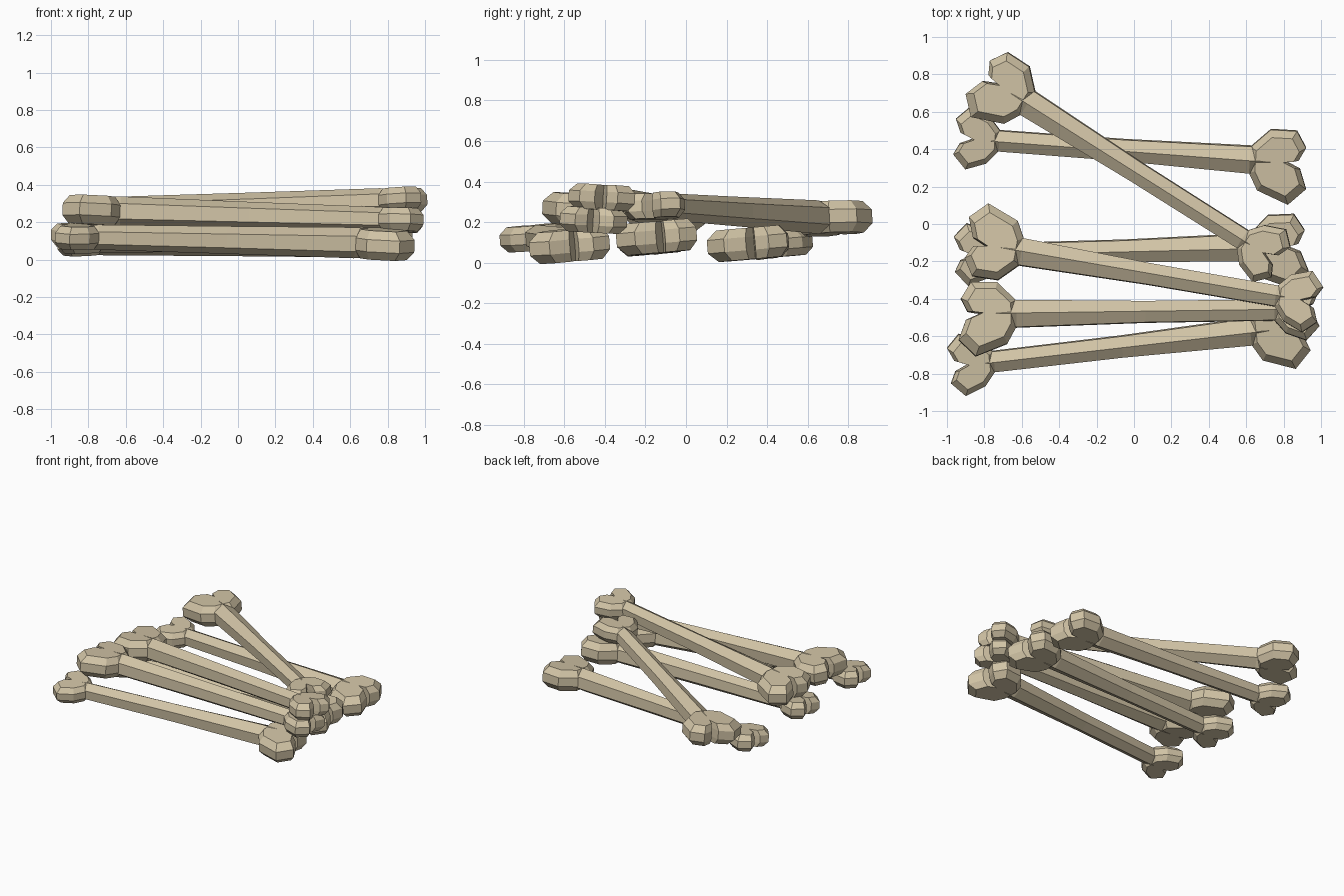
import bpy, bmesh, math
from mathutils import Vector, Matrix

cube = bpy.data.objects.get("Cube")
if cube:
    bpy.data.objects.remove(cube, do_unlink=True)

# Single bone colour
COLOUR = (0.64, 0.55, 0.38, 1)
bone_mat = bpy.data.materials.new("pale_bone")
bone_mat.use_nodes = True
bone_mat.diffuse_color = COLOUR
bone_mat.node_tree.nodes["Principled BSDF"].inputs["Base Color"].default_value = COLOUR

# Two-lobed outlines: x runs outward from the neck, y across
BIG_END = [(0, .07), (.10, .17), (.24, .172), (.295, .085), (.26, .015), (.19, .005),
           (.27, -.03), (.31, -.135), (.22, -.225), (.05, -.16), (0, -.07)]
SMALL_END = [(0, .055), (.06, .125), (.17, .165), (.24, .09), (.21, .03), (.14, 0),
             (.21, -.03), (.24, -.10), (.17, -.168), (.06, -.125), (0, -.055)]


def loft(bm, rings, matrix):
    """Bridge closed rings of points and cap both ends."""
    loops = [[bm.verts.new(matrix @ Vector(p)) for p in ring] for ring in rings]
    for a, b in zip(loops, loops[1:]):
        for i in range(len(a)):
            j = (i + 1) % len(a)
            bm.faces.new((a[i], a[j], b[j], b[i]))
    bm.faces.new(loops[0])
    bm.faces.new(loops[-1])


def knuckle(bm, outline, half, side, matrix):
    """Flat two-lobed end with bevelled top and bottom."""
    cx = max(p[0] for p in outline) * 0.45
    rings = []
    for z, s in ((-half, .78), (-half * .42, 1), (half * .42, 1), (half, .78)):
        rings.append([(cx + (x - cx) * s, y * s * side, z) for x, y in outline])
    loft(bm, rings, matrix)


def hexagon(x, rx, rz):
    return [(x, rx * math.sin(k * math.pi / 3), rz * math.cos(k * math.pi / 3))
            for k in range(6)]


def make_bone(name, small, big, side, roll):
    small, big = Vector(small), Vector(big)
    axis = big - small
    length = axis.length
    # Local x follows the shaft, local z stays close to up
    ex = axis.normalized()
    ey = Vector((0, 0, 1)).cross(ex).normalized()
    ez = ex.cross(ey)
    frame = Matrix((ex, ey, ez)).transposed().to_4x4()
    frame = Matrix.Translation(small) @ frame @ Matrix.Rotation(math.radians(roll), 4, 'X')

    bm = bmesh.new()
    # Six-sided shaft, sinking into each end
    loft(bm, [hexagon(-.13, .02, .055),
              hexagon(0, .064, .067),
              hexagon(length * .5, .066, .074),
              hexagon(length, .084, .083),
              hexagon(length + .18, .025, .075)], frame)
    # Wide end and narrow end
    knuckle(bm, BIG_END, .078, side, frame @ Matrix.Translation((length, 0, 0)))
    knuckle(bm, SMALL_END, .062, side, frame @ Matrix.Rotation(math.pi, 4, 'Z'))
    bmesh.ops.recalc_face_normals(bm, faces=bm.faces)

    mesh = bpy.data.meshes.new(name)
    bm.to_mesh(mesh)
    bm.free()
    mesh.materials.append(bone_mat)
    bpy.context.collection.objects.link(bpy.data.objects.new(name, mesh))


# name, narrow neck, wide neck, long-lobe side, roll in degrees
make_bone("front_lower_bone", (-.75, -.735, .12), (.62, -.575, .09), 1, 5)
make_bone("front_upper_bone", (.75, -.46, .215), (-.63, -.48, .255), -1, 3)
make_bone("middle_upper_bone", (.76, -.385, .315), (-.6, -.15, .255), 1, 3)
make_bone("middle_lower_bone", (-.72, -.16, .105), (.62, -.125, .125), 1, 5)
make_bone("back_lower_bone", (-.72, .445, .09), (.62, .345, .095), 1, 5)
make_bone("crossing_bone", (.58, -.08, .275), (-.565, .645, .225), -1, -4)
